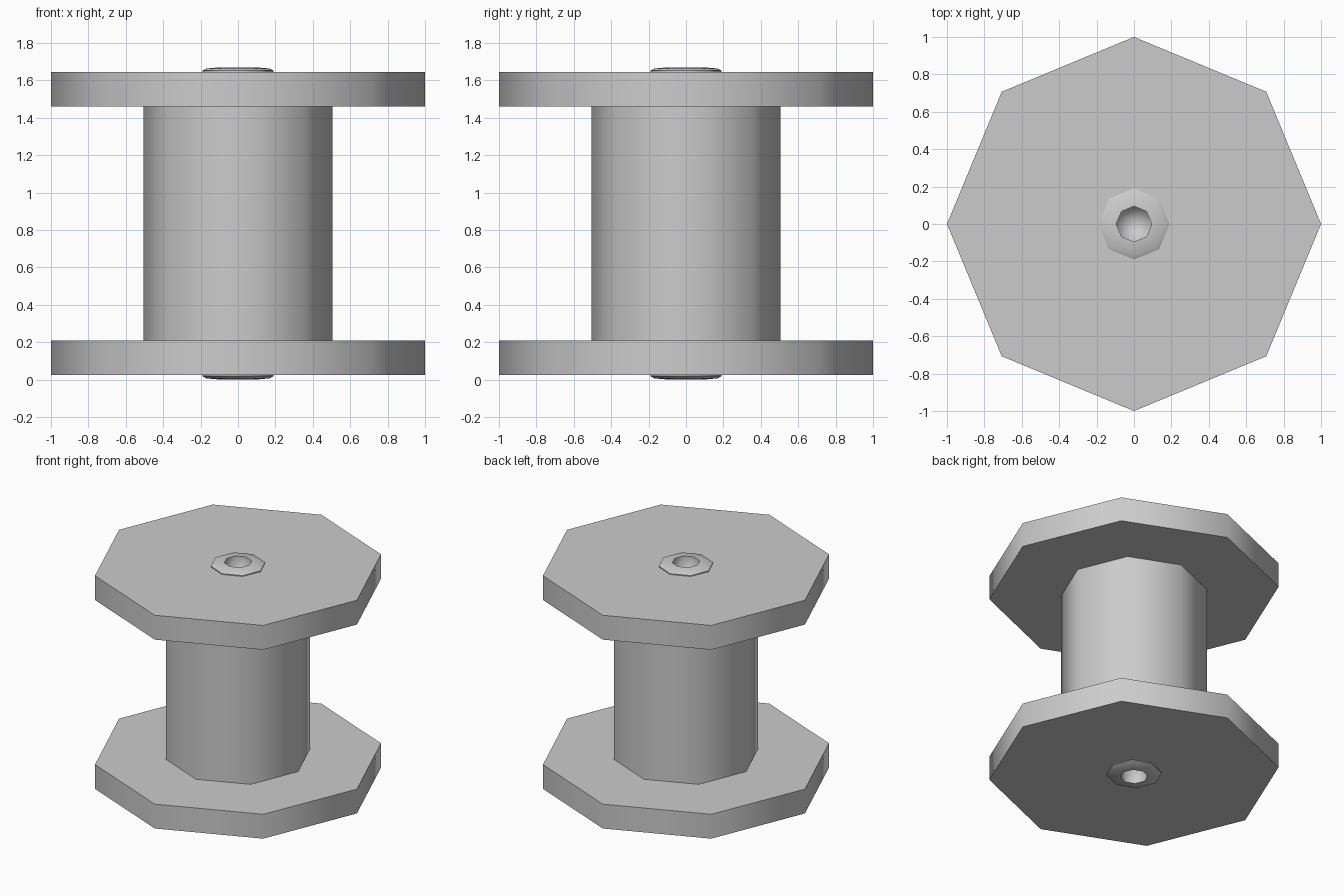
import bpy, bmesh, math

SIDES = 8
MID = 0.835  # mid height, the spool is symmetrical about it

cube = bpy.data.objects.get("Cube")
if cube:
    bpy.data.objects.remove(cube, do_unlink=True)

grey = bpy.data.materials.new("plain_grey")
grey.use_nodes = True
colour = (0.6, 0.6, 0.6, 1)
grey.diffuse_color = colour
grey.node_tree.nodes["Principled BSDF"].inputs["Base Color"].default_value = colour


def lathe(name, profile, angle):
    """Turn a (radius, z) profile into an octagonal solid; radius 0 closes an end."""
    bm = bmesh.new()
    rings = []
    for r, z in profile:
        if r == 0:
            rings.append([bm.verts.new((0, 0, z))] * SIDES)
        else:
            turns = [math.tau * i / SIDES for i in range(SIDES)]
            rings.append([bm.verts.new((r * math.cos(a), r * math.sin(a), z)) for a in turns])
    for low, high in zip(rings, rings[1:]):
        for i in range(SIDES):
            j = (i + 1) % SIDES
            corners = dict.fromkeys((low[i], low[j], high[j], high[i]))
            bm.faces.new(list(corners))
    mesh = bpy.data.meshes.new(name)
    bm.to_mesh(mesh)
    bm.free()
    mesh.materials.append(grey)
    obj = bpy.data.objects.new(name, mesh)
    bpy.context.collection.objects.link(obj)
    bpy.ops.object.select_all(action='DESELECT')
    obj.select_set(True)
    bpy.context.view_layer.objects.active = obj
    bpy.ops.object.shade_smooth_by_angle(angle=math.radians(angle))
    return obj


def flip_copy(obj, name):
    """Copy a part upside down to the bottom of the spool."""
    twin = obj.copy()
    twin.name = name
    twin.rotation_euler.x = math.pi
    twin.location.z = 2 * MID
    bpy.context.collection.objects.link(twin)


# Core between the flanges
lathe("core", [(0.505, 0.2), (0.505, 1.47)], 50)

# Flanges, open at the hub so that the recess stays clear
top_flange = lathe("top_flange", [(0.1, 1.46), (1, 1.46), (1, 1.645), (0.1, 1.645)], 50)
flip_copy(top_flange, "bottom_flange")

# Raised hub rings with a bevelled rim
top_hub = lathe("top_hub_ring", [(0.19, 1.644), (0.19, 1.652), (0.17, 1.663), (0.095, 1.67)], 50)
flip_copy(top_hub, "bottom_hub_ring")

# Shallow axle recesses, softly shaded throughout
top_recess = lathe("top_axle_recess", [(0, 1.52), (0.095, 1.54), (0.095, 1.67)][::-1], 180)
flip_copy(top_recess, "bottom_axle_recess")
